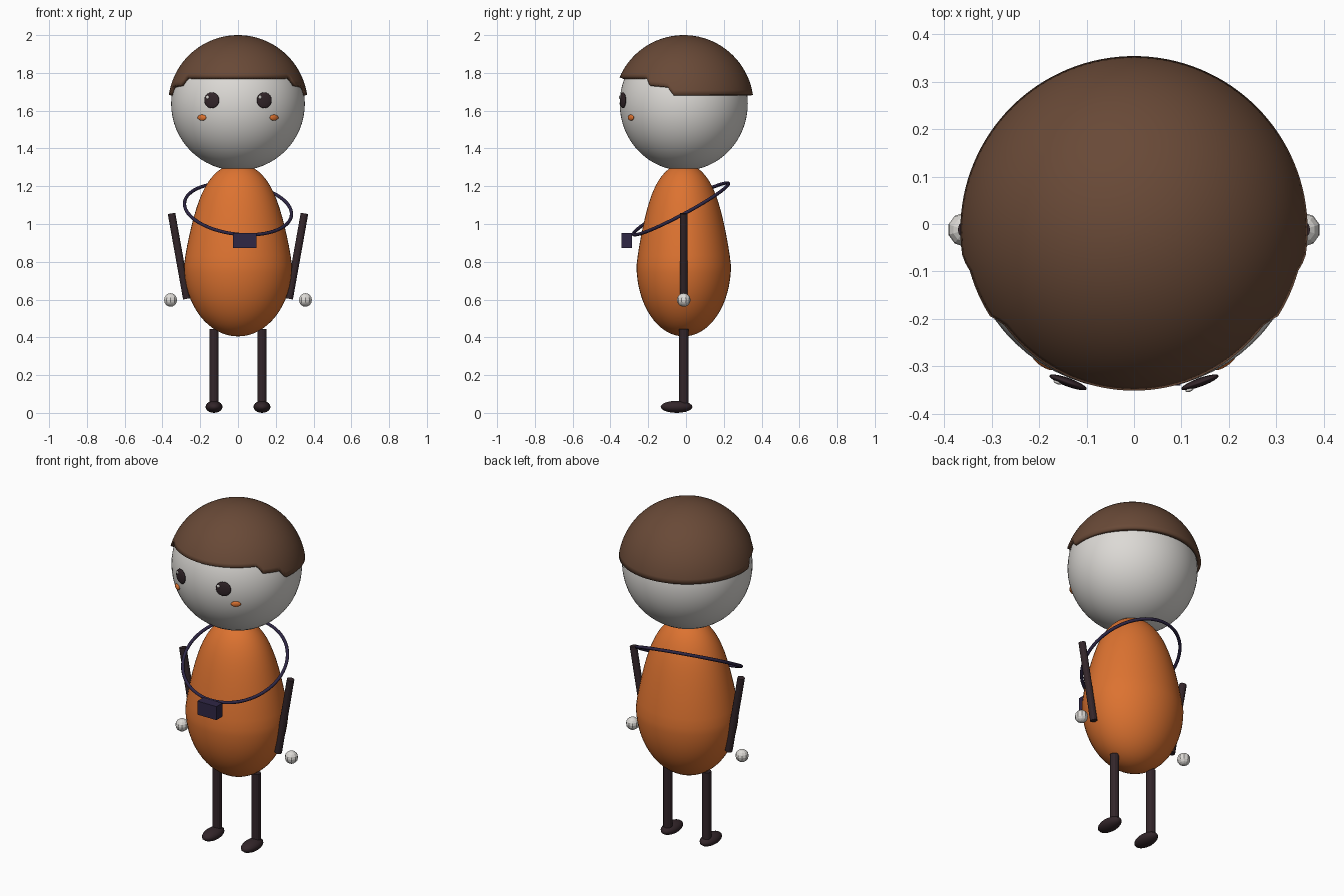
import bpy, bmesh, math
from mathutils import Vector, Matrix

old = bpy.data.objects.get("Cube")
if old:
    bpy.data.objects.remove(old, do_unlink=True)


def material(name, rgb):
    m = bpy.data.materials.new(name)
    m.use_nodes = True
    m.diffuse_color = (*rgb, 1)
    m.node_tree.nodes["Principled BSDF"].inputs["Base Color"].default_value = (*rgb, 1)
    return m


PALE = material("pale skin", (0.72, 0.70, 0.67))
ORANGE = material("orange", (0.72, 0.17, 0.03))
BROWN = material("hair brown", (0.14, 0.067, 0.038))
DARK = material("dark plum", (0.033, 0.019, 0.023))
NAVY = material("navy", (0.028, 0.02, 0.06))
MID_Y = -0.012


def finish(bm, name, mat, smooth=True):
    bmesh.ops.recalc_face_normals(bm, faces=bm.faces)
    mesh = bpy.data.meshes.new(name)
    bm.to_mesh(mesh)
    bm.free()
    mesh.materials.append(mat)
    mesh.polygons.foreach_set("use_smooth", [smooth] * len(mesh.polygons))
    obj = bpy.data.objects.new(name, mesh)
    bpy.context.collection.objects.link(obj)
    return obj


def ellipsoid(name, mat, center, radii, segs=32, rings=16, turn=0, smooth=True):
    bm = bmesh.new()
    bmesh.ops.create_uvsphere(bm, u_segments=segs, v_segments=rings, radius=1)
    bm.transform(Matrix.Translation(center) @ Matrix.Rotation(turn, 4, 'Z')
                 @ Matrix.Diagonal((*radii, 1)))
    return finish(bm, name, mat, smooth)


def rod(name, mat, start, end, radius, sides=12):
    a, b = Vector(start), Vector(end)
    bm = bmesh.new()
    bmesh.ops.create_cone(bm, cap_ends=True, segments=sides, radius1=radius,
                          radius2=radius, depth=(b - a).length)
    bm.transform(Matrix.Translation((a + b) / 2)
                 @ (b - a).to_track_quat('Z', 'Y').to_matrix().to_4x4())
    return finish(bm, name, mat, False)


# Head
ellipsoid("head", PALE, (0, MID_Y, 1.637), (0.354, 0.339, 0.354), 64, 32)

# Egg-shaped body: longer and slightly pinched above the belly
bm = bmesh.new()
bmesh.ops.create_uvsphere(bm, u_segments=48, v_segments=32, radius=1)
for v in bm.verts:
    up = max(v.co.z, 0)
    pinch = 1 - 0.07 * math.sin(math.pi * up)
    height = 0.54 if v.co.z > 0 else 0.375
    v.co = (v.co.x * 0.286 * pinch, v.co.y * 0.25 * pinch + MID_Y, 0.78 + v.co.z * height)
finish(bm, "body", ORANGE)

# Hair cap: dome whose rim steps down from the fringe to the back
HAIR_R, HAIR_Z = 0.37, 1.63
RIM = [(-1, 1.777), (-0.57, 1.777), (-0.53, 1.737), (-0.24, 1.727), (-0.155, 1.683), (1.1, 1.683)]


def rim_height(s):
    for (s0, z0), (s1, z1) in zip(RIM, RIM[1:]):
        if s <= s1:
            return z0 + (z1 - z0) * max(s - s0, 0) / (s1 - s0)


bm = bmesh.new()
SEGS, ROWS = 128, 20
pole = bm.verts.new((0, MID_Y, HAIR_Z + HAIR_R))
columns = []
for i in range(SEGS):
    a = 2 * math.pi * i / SEGS
    low = math.acos((rim_height(math.sin(a)) - HAIR_Z) / HAIR_R)
    column = []
    for j in range(1, ROWS + 1):
        t = low * j / ROWS
        r = HAIR_R * math.sin(t)
        column.append(bm.verts.new((r * math.cos(a), r * math.sin(a) + MID_Y,
                                    HAIR_Z + HAIR_R * math.cos(t))))
    columns.append(column)
for i, left in enumerate(columns):
    right = columns[(i + 1) % SEGS]
    bm.faces.new((pole, left[0], right[0]))
    for j in range(ROWS - 1):
        bm.faces.new((left[j], left[j + 1], right[j + 1], right[j]))
hair = finish(bm, "hair", BROWN)
shell = hair.modifiers.new("thickness", 'SOLIDIFY')
shell.thickness = 0.022
shell.offset = -1

# Paired parts
for side, label in ((-1, "right"), (1, "left")):
    rod(label + "_leg", DARK, (side * 0.127, MID_Y, 0.03), (side * 0.127, MID_Y, 0.445), 0.025)
    ellipsoid(label + "_foot", DARK, (side * 0.127, -0.05, 0.032), (0.045, 0.084, 0.032), 16, 10)
    rod(label + "_arm", DARK, (side * 0.271, MID_Y, 0.604), (side * 0.352, MID_Y, 1.056), 0.02)
    ellipsoid(label + "_hand", PALE, (side * 0.357, MID_Y, 0.598), (0.036, 0.036, 0.036),
              10, 8, smooth=False)
    tilt = side * math.radians(20)
    ellipsoid(label + "_eye", DARK, (side * 0.139, -0.334, 1.655), (0.042, 0.009, 0.042),
              24, 12, tilt)
    ellipsoid(label + "_eye_glint", PALE, (side * 0.139 - 0.022, -0.342 - side * 0.008, 1.671),
              (0.009, 0.004, 0.009), 12, 8, tilt)
    ellipsoid(label + "_cheek", ORANGE, (side * 0.191, -0.292, 1.563), (0.027, 0.009, 0.016),
              20, 10, side * math.radians(33))

# Tilted strap and its small bag
bpy.ops.mesh.primitive_torus_add(
    major_segments=64, minor_segments=8, major_radius=0.285, minor_radius=0.009,
    location=(0, -0.027, 1.08), rotation=(math.radians(28), math.radians(7), 0))
strap = bpy.context.object
strap.name = "strap"
strap.data.materials.append(NAVY)
bpy.ops.object.shade_smooth()

bm = bmesh.new()
bmesh.ops.create_cube(bm, size=1)
bm.transform(Matrix.Translation((0.036, -0.313, 0.912)) @ Matrix.Diagonal((0.124, 0.056, 0.08, 1)))
finish(bm, "bag", NAVY, False)
